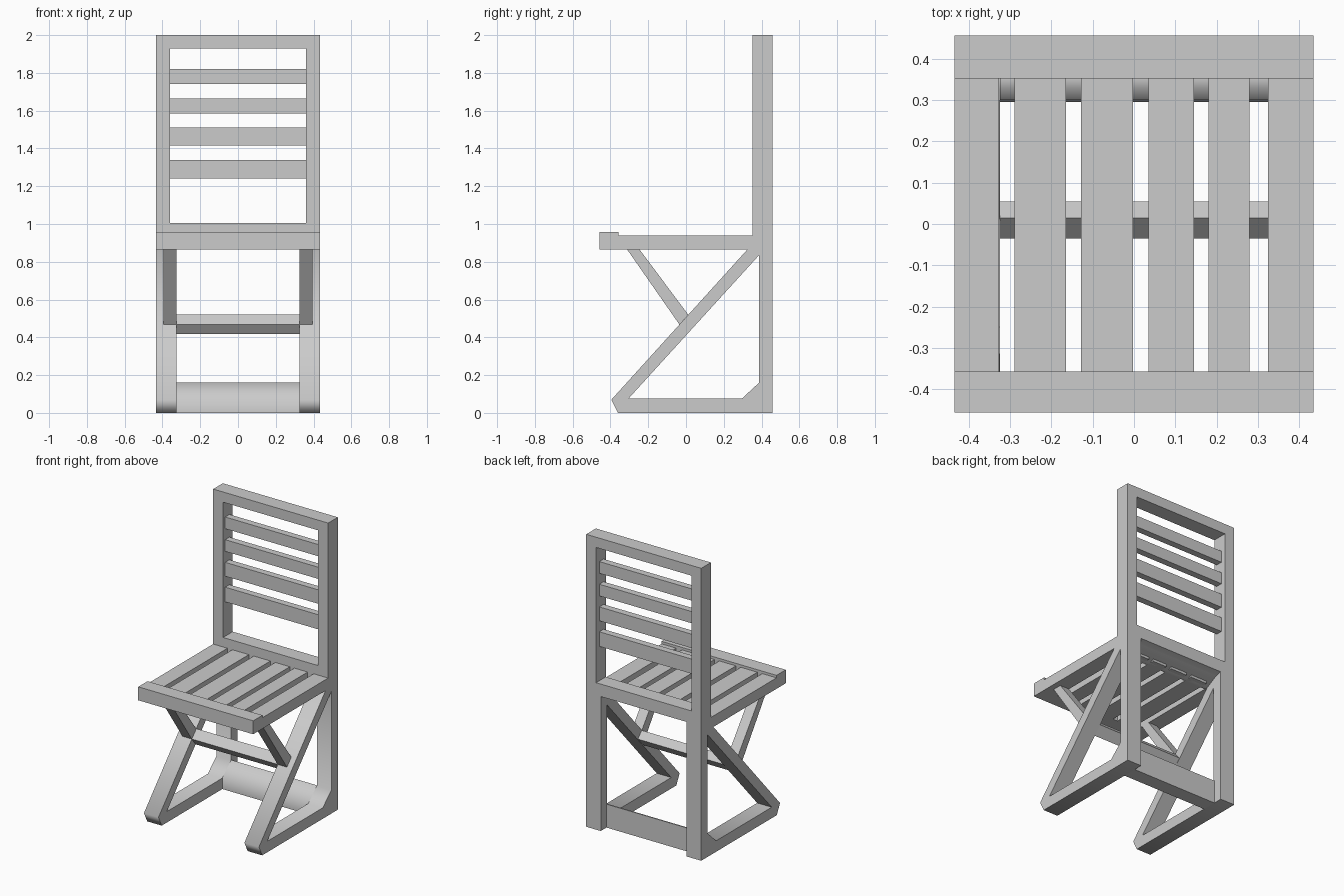
import bpy, bmesh, math

cube = bpy.data.objects.get("Cube")
if cube:
    bpy.data.objects.remove(cube)

GREY = (0.6, 0.6, 0.6, 1)
mat = bpy.data.materials.new("plain_grey")
mat.use_nodes = True
mat.diffuse_color = GREY
mat.node_tree.nodes["Principled BSDF"].inputs["Base Color"].default_value = GREY


def prism(name, x0, x1, *loops, smooth=False):
    """Extrude (y, z) outlines from x0 to x1; loops after the first are holes."""
    bm = bmesh.new()
    for loop in loops:
        vs = [bm.verts.new((x0, y, z)) for y, z in loop]
        for a, b in zip(vs, vs[1:] + vs[:1]):
            bm.edges.new((a, b))
    bmesh.ops.triangle_fill(bm, edges=bm.edges[:], use_beauty=True)
    ext = bmesh.ops.extrude_face_region(bm, geom=bm.faces[:], use_keep_orig=True)
    moved = [g for g in ext["geom"] if isinstance(g, bmesh.types.BMVert)]
    bmesh.ops.translate(bm, verts=moved, vec=(x1 - x0, 0, 0))
    bmesh.ops.recalc_face_normals(bm, faces=bm.faces[:])
    mesh = bpy.data.meshes.new(name)
    bm.to_mesh(mesh)
    bm.free()
    mesh.materials.append(mat)
    ob = bpy.data.objects.new(name, mesh)
    bpy.context.collection.objects.link(ob)
    if smooth:
        bpy.ops.object.select_all(action="DESELECT")
        ob.select_set(True)
        bpy.context.view_layer.objects.active = ob
        bpy.ops.object.shade_smooth_by_angle(angle=math.radians(72))
    return ob


def box(name, x0, x1, y0, y1, z0, z1):
    return prism(name, x0, x1, [(y0, z0), (y1, z0), (y1, z1), (y0, z1)])


OUT, LEG_IN, POST_IN = 0.435, 0.325, 0.36
FRONT, BACK = -0.457, 0.457
BACK_FRONT = 0.353
SEAT_LOW, SEAT_TOP, RAIL_TOP = 0.865, 0.94, 1.005

# Side frames: leg loop with a brace, strut under the seat, back post
leg_outer = [(-0.36, 0), (-0.395, 0.07), (0.325, SEAT_LOW), (BACK_FRONT, SEAT_LOW),
             (BACK_FRONT, RAIL_TOP), (BACK, RAIL_TOP), (BACK, 0)]
leg_hole = [(-0.305, 0.075), (0.295, 0.075), (0.387, 0.16), (0.387, 0.835)]
strut = [(-0.315, 0.87), (-0.25, 0.87), (0.012, 0.52), (-0.035, 0.468)]
for side, s in (("left", 1), ("right", -1)):
    prism(f"{side}_leg", s * LEG_IN, s * OUT, leg_outer, leg_hole, smooth=True)
    prism(f"{side}_strut", s * LEG_IN, s * 0.395, strut)
    box(f"{side}_back_post", s * POST_IN, s * OUT, BACK_FRONT, BACK, RAIL_TOP - 0.05, 2)

# Crossbars between the legs
prism("middle_crossbar", -LEG_IN, LEG_IN,
      [(-0.035, 0.468), (0.015, 0.52), (0.055, 0.475), (0.005, 0.417)])
prism("bottom_rear_rail", -LEG_IN, LEG_IN,
      [(0.295, 0), (0.295, 0.075), (0.387, 0.16), (0.395, 0.16), (0.395, 0)], smooth=True)

# Seat: front rail, slats and the rear rail with its sloped underside
box("seat_front_rail", -OUT, OUT, FRONT, -0.357, SEAT_LOW, 0.957)
slats = [(-OUT, -0.327), (-0.29, -0.165), (-0.128, -0.002),
         (0.035, 0.145), (0.18, 0.28), (0.325, OUT)]
for i, (x0, x1) in enumerate(slats):
    box(f"seat_slat_{i + 1}", x0, x1, -0.36, 0.36, SEAT_LOW, SEAT_TOP)
prism("seat_rear_rail", -LEG_IN, LEG_IN,
      [(BACK_FRONT, RAIL_TOP), (BACK, RAIL_TOP), (BACK, 0.92), (0.41, 0.91),
       (0.33, SEAT_LOW), (0.30, SEAT_LOW), (0.33, 0.9), (BACK_FRONT, 0.9)], smooth=True)

# Backrest: top rail and slats set in from both faces
box("back_top_rail", -POST_IN, POST_IN, BACK_FRONT, BACK, 1.93, 2)
for i, (z0, z1) in enumerate([(1.24, 1.34), (1.415, 1.51), (1.585, 1.665), (1.74, 1.82)]):
    box(f"back_slat_{i + 1}", -POST_IN, POST_IN, 0.376, 0.422, z0, z1)
